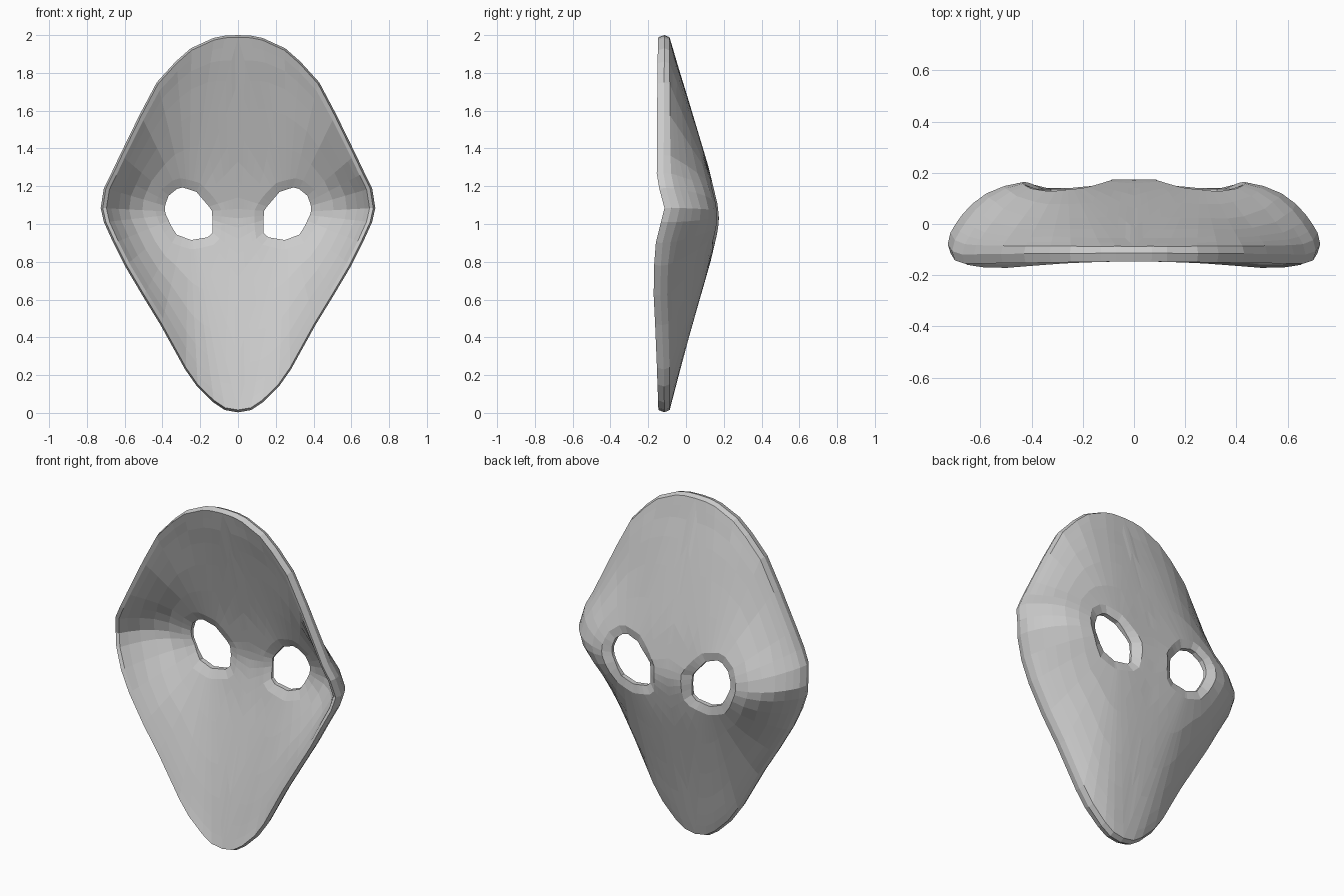
import bpy, bmesh, math
from mathutils import Vector

if "Cube" in bpy.data.objects:
    bpy.data.objects.remove(bpy.data.objects["Cube"])

# Right half outline (x, z), top to bottom
OUT = [(0, 2), (.07, 1.997), (.13, 1.985), (.25, 1.93), (.33, 1.86), (.43, 1.75),
       (.52, 1.58), (.625, 1.365), (.67, 1.27), (.71, 1.19), (.727, 1.085), (.71, 1.01),
       (.66, .90), (.6, .78), (.505, .62), (.41, .465), (.28, .23), (.217, .14),
       (.13, .055), (.07, .015), (0, .003)]
# Eye hole outline
EYE = [(.386, 1.10), (.36, 1.17), (.30, 1.196), (.22, 1.17), (.138, 1.074),
       (.132, .958), (.153, .931), (.249, .915), (.333, .947), (.386, 1.058)]
# Depth of the middle of the back, and of the front rim, by height (z, y)
MID = [(0, -.09), (.35, 0), (.8, .13), (.95, .165), (1.02, .175), (1.1, .168), (1.3, .12),
       (1.7, 0), (1.85, -.05), (2, -.09)]
RIM = [(0, -.15), (.3, -.155), (.7, -.175), (.9, -.16), (1, -.135), (1.1, -.11),
       (1.18, -.14), (1.25, -.155), (2, -.15)]
THICK = .06
C = Vector((.26, 1.06))


def lerp(table, v):
    v = min(max(v, table[0][0]), table[-1][0])
    for (a, p), (b, q) in zip(table, table[1:]):
        if v <= b:
            return p + (q - p) * (v - a) / (b - a)
    return table[-1][1]


WIDTH = [(z, x) for x, z in reversed(OUT)]


def depth(x, z, front):
    """Depth of the back or front skin."""
    w = max(lerp(WIDTH, z), .001)
    s = min(1, abs(x) / w * (1.04 if front else 1))
    p = 3 + 3.5 * math.exp(-((z - 1.08) / .2) ** 2)
    edge = lerp(RIM, z) + THICK
    y = edge + (lerp(MID, z) - edge) * (1 - s ** p)
    return y - THICK if front else y


def eye_point(d):
    """Where a ray from the eye centre meets the eye outline."""
    for a, b in zip(EYE, EYE[1:] + EYE[:1]):
        a, b = Vector(a) - C, Vector(b) - C
        e = b - a
        den = d.x * e.y - d.y * e.x
        if abs(den) < 1e-9:
            continue
        t = (a.x * e.y - a.y * e.x) / den
        u = (a.x * d.y - a.y * d.x) / den
        if t > 0 and -1e-6 <= u <= 1 + 1e-6:
            return C + d * t
    return C + d * .13


# Border of the half: outline, then the centre line going back up
centre_z = [.3, .55, .72, .84, .92, .98, 1.03, 1.08, 1.14, 1.22, 1.33, 1.5, 1.75]
border = [(Vector(p), False) for p in OUT] + [(Vector((0, z)), True) for z in centre_z]

bm = bmesh.new()
columns = []
for b, centre in border:
    d = (b - C).normalized()
    e = eye_point(d)
    lip = e + d * .05
    end = b if centre else Vector((b.x * .985, 1.05 + (b.y - 1.05) * .988))
    path = [lip + (end - lip) * t for t in (1, .93, .84, .7, .5, .25, 0)]
    mid_y = lerp(RIM, b.y) + THICK * .6
    col = [bm.verts.new((b.x, mid_y, b.y))]
    back = [(p, depth(p.x, p.y, False)) for p in path]
    back.append((e, min(.137, depth(e.x, e.y, False) - .02)))
    front = [(e, depth(e.x, e.y, True) + .012)]
    front += [(p, depth(p.x, p.y, True)) for p in reversed(path)]
    for p, y in back + front:
        col.append(bm.verts.new((p.x, y, p.y)))
    columns.append((col, b.x < 1e-6))

# Skins, rim and eye wall, leaving the centre line open for the mirror
n = len(columns[0][0])
for i in range(len(columns)):
    (a, ca), (b, cb) = columns[i], columns[(i + 1) % len(columns)]
    for k in range(n):
        if ca and cb and k in (0, n - 1):
            continue
        m = (k + 1) % n
        bm.faces.new((a[k], a[m], b[m], b[k]))
bmesh.ops.delete(bm, geom=[v for v in bm.verts if not v.link_faces], context='VERTS')
bmesh.ops.recalc_face_normals(bm, faces=bm.faces)
if sum(f.normal.y * f.calc_area() * f.calc_center_median().y for f in bm.faces) < 0:
    bmesh.ops.reverse_faces(bm, faces=bm.faces)

mesh = bpy.data.meshes.new("mask_shell")
bm.to_mesh(mesh)
bm.free()
mask = bpy.data.objects.new("mask_shell", mesh)
bpy.context.collection.objects.link(mask)
mirror = mask.modifiers.new("mirror", 'MIRROR')
mirror.use_clip = True
mirror.merge_threshold = .002
